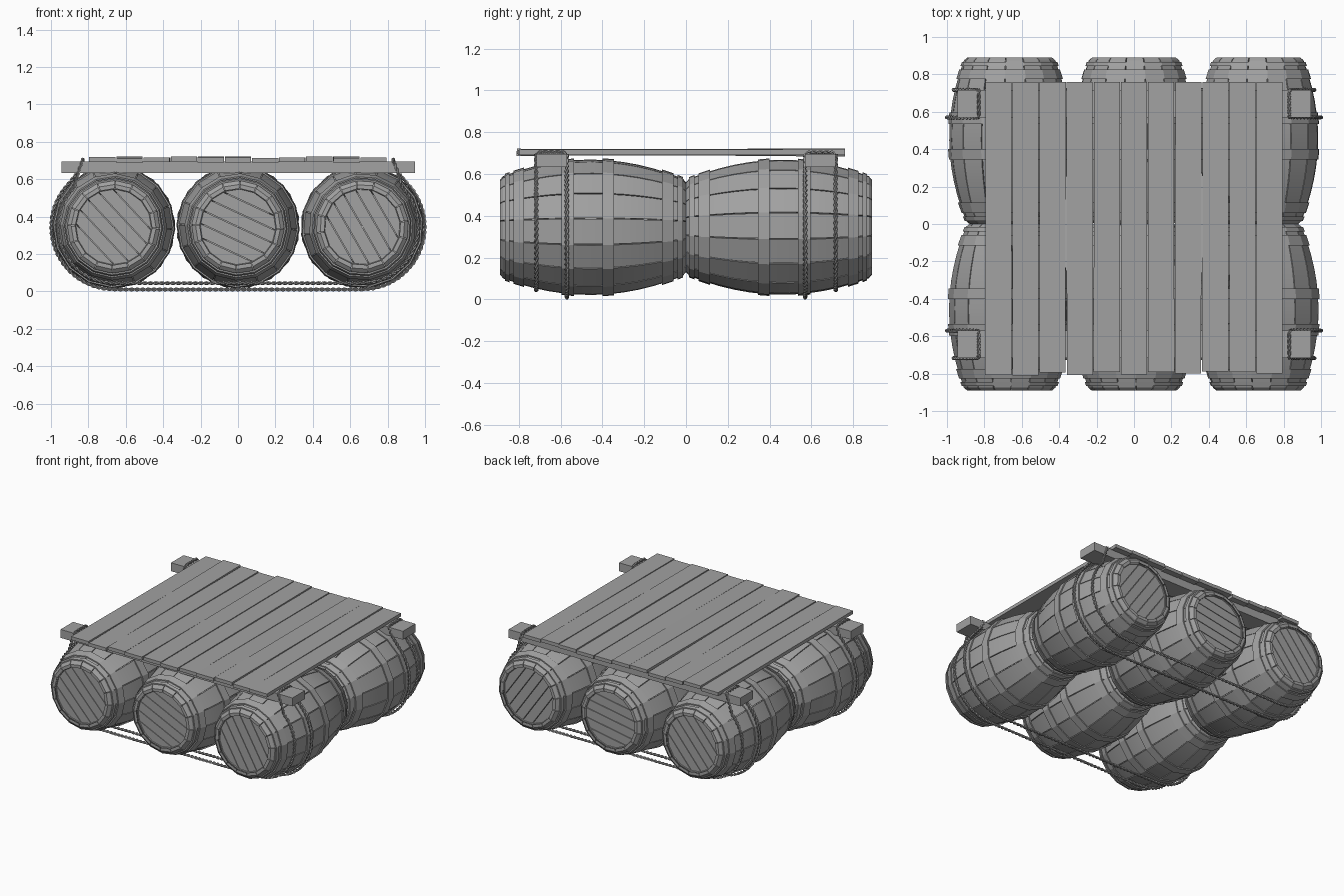
import bpy, bmesh, math, random
from mathutils import Matrix, Vector

random.seed(4)
cube = bpy.data.objects.get("Cube")
if cube:
    bpy.data.objects.remove(cube)

wood = bpy.data.materials.new("grey")
wood.use_nodes = True
wood.diffuse_color = (0.36, 0.36, 0.36, 1)
wood.node_tree.nodes["Principled BSDF"].inputs["Base Color"].default_value = wood.diffuse_color

SIDES = 16
LENGTH = 0.89
AXIS_X, AXIS_Z = 0.665, 0.345


def add_object(name, mesh, matrix=Matrix()):
    obj = bpy.data.objects.new(name, mesh)
    obj.matrix_world = matrix
    bpy.context.collection.objects.link(obj)
    return obj


def finish(bm, name):
    bmesh.ops.recalc_face_normals(bm, faces=bm.faces[:])
    mesh = bpy.data.meshes.new(name)
    bm.to_mesh(mesh)
    bm.free()
    mesh.materials.append(wood)
    return mesh


def smooth(obj, degrees):
    bpy.ops.object.select_all(action='DESELECT')
    obj.select_set(True)
    bpy.context.view_layer.objects.active = obj
    bpy.ops.object.shade_smooth_by_angle(angle=math.radians(degrees))


def bulge(y):
    return 0.324 - 0.085 * (abs(y - 0.46) / 0.43) ** 2


def sweep(bm, profile, angles, closed):
    """Turn a closed (radius, y) profile about the y axis."""
    rings = [[bm.verts.new((r * math.cos(a), y, r * math.sin(a))) for r, y in profile]
             for a in angles]
    n = len(profile)
    pairs = list(zip(rings, rings[1:]))
    if closed:
        pairs.append((rings[-1], rings[0]))
    else:
        bm.faces.new(rings[0])
        bm.faces.new(rings[-1])
    for a, b in pairs:
        for i in range(n):
            j = (i + 1) % n
            bm.faces.new((a[i], a[j], b[j], b[i]))


def head(bm, y, depth, radius=0.204, boards=6):
    """Round barrel end cut into parallel boards."""
    w = 2 * radius / boards
    for k in range(boards):
        x0, x1 = -radius + k * w + 0.002, -radius + (k + 1) * w - 0.002
        xs = [x0 + (x1 - x0) * i / 4 for i in range(5)]
        top = [(math.sqrt(radius ** 2 - x * x), x) for x in xs]
        outline = top + [(-c, x) for c, x in reversed(top)]
        a = [bm.verts.new((c, y, x)) for c, x in outline]
        b = [bm.verts.new((c, y + depth, x)) for c, x in outline]
        bm.faces.new(a)
        bm.faces.new(b)
        for i in range(len(a)):
            j = (i + 1) % len(a)
            bm.faces.new((a[i], a[j], b[j], b[i]))


# Barrel: separate staves over a core, hoops and boarded ends
def make_barrel():
    bm = bmesh.new()
    step = 2 * math.pi / SIDES
    ys = [0.015 + (LENGTH - 0.03) * i / 12 for i in range(13)]
    outer = [(bulge(0) - 0.012, 0)] + [(bulge(y), y) for y in ys] + [(bulge(LENGTH) - 0.012, LENGTH)]
    inner = [(r - 0.022, y) for r, y in reversed(outer)]
    for i in range(SIDES):
        sweep(bm, outer + inner, (i * step + 0.008, (i + 1) * step - 0.008), False)
    ring = [i * step for i in range(SIDES)]
    core = [(bulge(y) - 0.012, y) for y in ys[1:-1]]
    sweep(bm, [(0.005, ys[1])] + core + [(0.005, ys[-2])], ring, True)
    sweep(bm, [(0.185, LENGTH - 0.06), (0.21, LENGTH - 0.06),
               (0.21, LENGTH - 0.01), (0.204, LENGTH - 0.01)], ring, True)
    for y0, y1 in ((0.015, 0.04), (0.06, 0.115), (0.345, 0.4), (0.535, 0.595),
                   (0.775, 0.825), (0.845, 0.865)):
        t = 0.008
        sweep(bm, [(bulge(y0) - t, y0), (bulge(y0) + t, y0),
                   (bulge(y1) + t, y1), (bulge(y1) - t, y1)], ring, True)
    head(bm, LENGTH - 0.05, 0.034)
    head(bm, 0.016, 0.06)
    return finish(bm, "barrel")


barrel_mesh = make_barrel()
rolls = {"front": (-47, -25, -60), "back": (50, 10, -55)}
for row, angles in rolls.items():
    for side, x, roll in zip(("right", "middle", "left"), (-AXIS_X, 0, AXIS_X), angles):
        turn = Matrix.Rotation(math.pi if row == "front" else 0, 4, 'Z')
        spin = Matrix.Rotation(-math.radians(roll), 4, 'Y')
        add_object(f"{row}_{side}_barrel", barrel_mesh,
                   Matrix.Translation((x, 0, AXIS_Z)) @ spin @ turn)
smooth(bpy.data.objects["front_middle_barrel"], 18)


def box(name, size, centre, tilt=0, yaw=0):
    bm = bmesh.new()
    bmesh.ops.create_cube(bm, size=1)
    bmesh.ops.scale(bm, vec=size, verts=bm.verts)
    return add_object(name, finish(bm, name), Matrix.Translation(centre)
                      @ Matrix.Rotation(tilt, 4, 'X') @ Matrix.Rotation(yaw, 4, 'Z'))


# Deck planks, slightly uneven
PLANKS = 11
pitch = 1.595 / PLANKS
for i in range(PLANKS):
    front = -0.80 + random.uniform(-0.012, 0.012)
    box(f"deck_plank_{i + 1}", (pitch - 0.005, 0.76 - front, 0.025),
        ((i - (PLANKS - 1) / 2) * pitch, (0.76 + front) / 2, 0.704 + random.uniform(-0.003, 0.004)),
        random.uniform(-0.013, 0.009), random.uniform(-0.0015, 0.0015))

# Cross beams
for name, s in (("front", -1), ("back", 1)):
    box(f"{name}_beam", (1.89, 0.145, 0.062), (0, s * 0.643, 0.664))


# Rope: two twisted strands around the barrels and over both beam ends
def half_loop(y, r):
    pts = [Vector((AXIS_X + r * math.cos(a), y, AXIS_Z + r * math.sin(a)))
           for a in (math.radians(-90 + 9 * i) for i in range(16))]
    pts += [Vector((0.85, y, 0.645)), Vector((0.832, y, 0.69))]
    return pts


def loop_path(s):
    a, b = half_loop(s * 0.57, 0.335), half_loop(s * 0.717, 0.3)
    top = [Vector((0.83, s * 0.59, 0.704)), Vector((0.83, s * 0.697, 0.704))]
    right = a + top + b[::-1]
    left = [Vector((-p.x, p.y, p.z)) for p in reversed(right)]
    return right + left


def resample(pts, spacing):
    out = []
    for p, q in zip(pts, pts[1:] + pts[:1]):
        n = max(1, round((q - p).length / spacing))
        out += [p.lerp(q, i / n) for i in range(n)]
    return out


for name, s in (("front", -1), ("back", 1)):
    path = resample(loop_path(s), 0.006)
    bm = bmesh.new()
    for phase in (0, math.pi):
        rings = []
        for i, p in enumerate(path):
            t = (path[(i + 1) % len(path)] - path[i - 1]).normalized()
            ref = Vector((0, 1, 0)) if abs(t.y) < 0.8 else Vector((1, 0, 0))
            u = t.cross(ref).normalized()
            v = t.cross(u)
            ang = phase + i * math.pi / 5
            c = p + (u * math.cos(ang) + v * math.sin(ang)) * 0.005
            rings.append([bm.verts.new(c + (u * math.cos(k * math.tau / 5)
                                            + v * math.sin(k * math.tau / 5)) * 0.006)
                          for k in range(5)])
        for i in range(len(rings)):
            a, b = rings[i - 1], rings[i]
            for k in range(5):
                m = (k + 1) % 5
                bm.faces.new((a[k], a[m], b[m], b[k]))
    smooth(add_object(f"{name}_rope", finish(bm, "rope")), 60)
